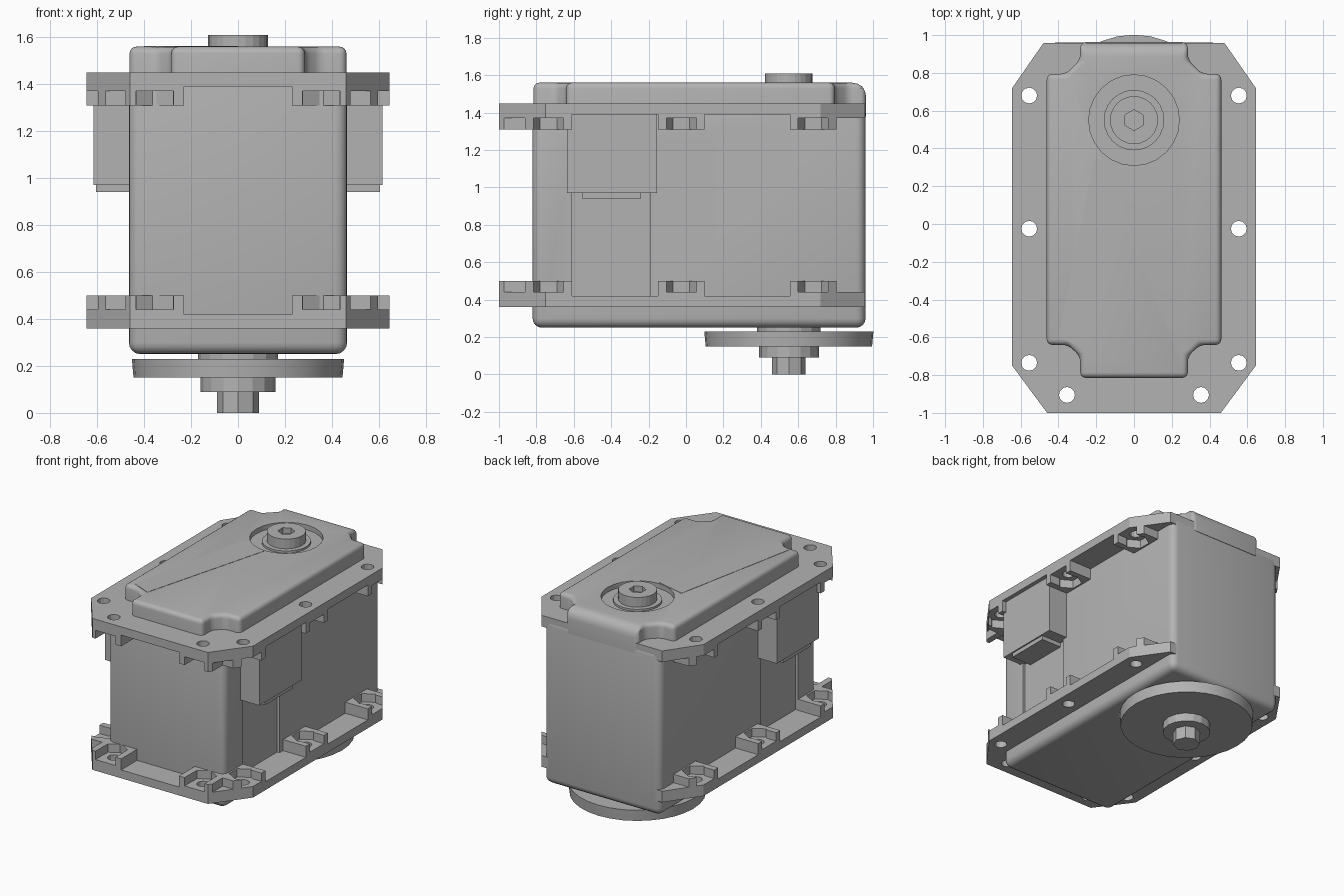
import bpy, bmesh, math
from mathutils import Matrix

cube = bpy.data.objects.get("Cube")
if cube:
    bpy.data.objects.remove(cube, do_unlink=True)

grey = bpy.data.materials.new("plain grey")
grey.use_nodes = True
GREY = (0.45, 0.45, 0.45, 1)
grey.diffuse_color = GREY
grey.node_tree.nodes["Principled BSDF"].inputs["Base Color"].default_value = GREY


def finish(name, bm, smooth=False):
    bmesh.ops.recalc_face_normals(bm, faces=bm.faces)
    mesh = bpy.data.meshes.new(name)
    bm.to_mesh(mesh)
    bm.free()
    mesh.materials.append(grey)
    ob = bpy.data.objects.new(name, mesh)
    bpy.context.collection.objects.link(ob)
    return ob


def add_box(bm, x, y, z):
    size = Matrix.Diagonal((x[1] - x[0], y[1] - y[0], z[1] - z[0], 1))
    mid = Matrix.Translation((sum(x) / 2, sum(y) / 2, sum(z) / 2))
    bmesh.ops.create_cube(bm, size=1, matrix=mid @ size)


def add_disc(bm, x, y, z, r, n=24, turn=0.0, r2=None):
    mat = Matrix.Translation((x, y, sum(z) / 2)) @ Matrix.Rotation(turn, 4, "Z")
    bmesh.ops.create_cone(bm, cap_ends=True, segments=n, radius1=r,
                          radius2=r if r2 is None else r2, depth=z[1] - z[0], matrix=mat)


def add_prism(bm, outline, z):
    face = bm.faces.new([bm.verts.new((x, y, z[0])) for x, y in outline])
    top = bmesh.ops.extrude_face_region(bm, geom=[face])["geom"]
    verts = [v for v in top if isinstance(v, bmesh.types.BMVert)]
    bmesh.ops.translate(bm, verts=verts, vec=(0, 0, z[1] - z[0]))


def make(name, *parts):
    """Each part is (adder, arguments...)."""
    bm = bmesh.new()
    for adder, *args in parts:
        adder(bm, *args)
    return finish(name, bm)


def bake(ob):
    bpy.context.view_layer.update()
    dep = bpy.context.evaluated_depsgraph_get()
    mesh = bpy.data.meshes.new_from_object(ob.evaluated_get(dep))
    ob.modifiers.clear()
    ob.data = mesh


def boolean(ob, cutter, mode="DIFFERENCE", keep=False):
    mod = ob.modifiers.new("cut", "BOOLEAN")
    mod.operation, mod.solver, mod.object = mode, "EXACT", cutter
    mod.use_self = True
    bake(ob)
    if not keep:
        bpy.data.objects.remove(cutter, do_unlink=True)


def smooth(ob, angle=35):
    bpy.ops.object.select_all(action="DESELECT")
    ob.select_set(True)
    bpy.context.view_layer.objects.active = ob
    bpy.ops.object.shade_smooth_by_angle(angle=math.radians(angle))


def mirrored(half):
    return half + [(-x, y) for x, y in reversed(half)]


SIDES = (-1, 1)


def span(s, a, b):
    return tuple(sorted((s * a, s * b)))


# Main housing with rounded edges and a shallow recess on each side
body = make("housing", (add_box, (-0.465, 0.465), (-0.82, 0.96), (0.25, 1.44)))
bev = body.modifiers.new("round", "BEVEL")
bev.width, bev.segments = 0.05, 4
bake(body)
boolean(body, make("recess_cutter", *[
    (add_box, span(s, 0.445, 0.6), (-0.61, -0.19), (0.4, 1.2)) for s in SIDES]))
smooth(body)

# Raised lid: a wide middle with narrower front and rear tabs
lid = make("lid", (add_prism, mirrored([
    (0.285, -0.815), (0.285, -0.70), (0.35, -0.64), (0.462, -0.64),
    (0.462, 0.795), (0.36, 0.795), (0.285, 0.87), (0.285, 0.963)]), (1.38, 1.56)))
bm = bmesh.new()
bm.from_mesh(lid.data)
weight = bm.edges.layers.float.new("bevel_weight_edge")
for e in bm.edges:
    if min(v.co.z for v in e.verts) > 1.5:
        e[weight] = 1.0 if min(v.co.y for v in e.verts) > 0.95 else 0.4
    elif abs(e.verts[0].co.z - e.verts[1].co.z) > 0.1:
        e[weight] = 0.4
bm.to_mesh(lid.data)
bm.free()
bev = lid.modifiers.new("round", "BEVEL")
bev.width, bev.segments, bev.limit_method = 0.075, 4, "WEIGHT"
bake(lid)
SHAFT = 0.55
boolean(lid, make("bore_cutter", (add_disc, 0, SHAFT, (1.525, 1.7), 0.24)))
smooth(lid)

# Slim raised rib running diagonally over the lid
make("lid_rib", (add_prism, [(-0.40, -0.60), (-0.26, -0.66), (0.0, 0.30), (-0.21, 0.35)],
                 (1.55, 1.562)))

# Washer and socket screw in the lid
make("top_washer", (add_disc, 0, SHAFT, (1.50, 1.54), 0.16))
screw = make("top_screw", (add_disc, 0, SHAFT, (1.51, 1.61), 0.127))
boolean(screw, make("socket_cutter", (add_disc, 0, SHAFT, (1.57, 1.7), 0.055, 6)))

# Mounting flanges, built upside down from the outer face and then placed
EDGE, FRONT, REAR = 0.645, -1.0, 0.957
OUTLINE = mirrored([(0.46, FRONT), (EDGE, -0.75), (EDGE, 0.72), (0.48, REAR)])
SIDE_HOLES = (-0.735, -0.025, 0.68)
HOLES = [(s * 0.555, y) for s in SIDES for y in SIDE_HOLES]
HOLES += [(s * 0.355, -0.905) for s in SIDES]


def flange(name, z0, direction):
    plate = make(name + "_plate", (add_prism, OUTLINE, (0, 0.06)))
    pads, bosses, pockets = [], [], []
    for s in SIDES:
        for y in ((FRONT, -0.61), (0.555, REAR)):
            pads.append((add_box, span(s, 0.23, EDGE), y, (0.06, 0.08)))
        pads.append((add_box, span(s, 0.44, EDGE), (-0.15, 0.10), (0.06, 0.08)))
        for y in SIDE_HOLES:
            bosses.append((add_box, span(s, 0.45, EDGE), (y - 0.125, y + 0.125), (0.08, 0.14)))
            pockets.append((add_box, span(s, 0.555, 0.7), (y - 0.08, y + 0.08), (0.08, 0.2)))
        bosses.append((add_box, span(s, 0.23, 0.48), (FRONT, -0.81), (0.08, 0.14)))
        pockets.append((add_box, span(s, 0.275, 0.435), (-1.1, -0.905), (0.08, 0.2)))
    pockets += [(add_disc, x, y, (0.08, 0.2), 0.09, 6) for x, y in HOLES]
    pad = make(name + "_pads", *pads)
    boss = make(name + "_nut_holders", *bosses)
    for ob in (pad, boss):
        boolean(ob, make("outline_cutter", (add_prism, OUTLINE, (-0.1, 0.3))), "INTERSECT")
    boolean(boss, make("pocket_cutter", *pockets))
    drill = make("drill", *[(add_disc, x, y, (-0.1, 0.3), 0.042, 12) for x, y in HOLES])
    for ob in (plate, pad, boss):
        boolean(ob, drill, keep=True)
        ob.data.transform(Matrix.Translation((0, 0, z0)) @ Matrix.Diagonal((1, 1, direction, 1)))
        if direction < 0:
            ob.data.flip_normals()
    bpy.data.objects.remove(drill, do_unlink=True)


flange("bottom_flange", 0.36, 1)
flange("top_flange", 1.45, -1)

# Side connectors with a smaller step underneath
for s, label in zip(SIDES, ("right", "left")):
    make(label + "_connector",
         (add_box, span(s, 0.43, 0.615), (-0.635, -0.155), (0.97, 1.31)),
         (add_box, span(s, 0.43, 0.615), (-0.615, -0.155), (1.31, 1.40)))
    make(label + "_connector_step",
         (add_box, span(s, 0.43, 0.605), (-0.555, -0.24), (0.94, 0.97)))

# Output shaft, round horn and its screw under the housing
make("output_shaft", (add_disc, 0, SHAFT, (0.22, 0.27), 0.17, 16))
horn = make("output_horn", (add_disc, 0, SHAFT, (0.15, 0.23), 0.445, 32, 0, 0.452))
make("horn_hub", (add_disc, 0, SHAFT, (0.09, 0.16), 0.16, 16))
make("horn_screw", (add_disc, 0, SHAFT, (0.0, 0.10), 0.09, 8))
smooth(horn)
